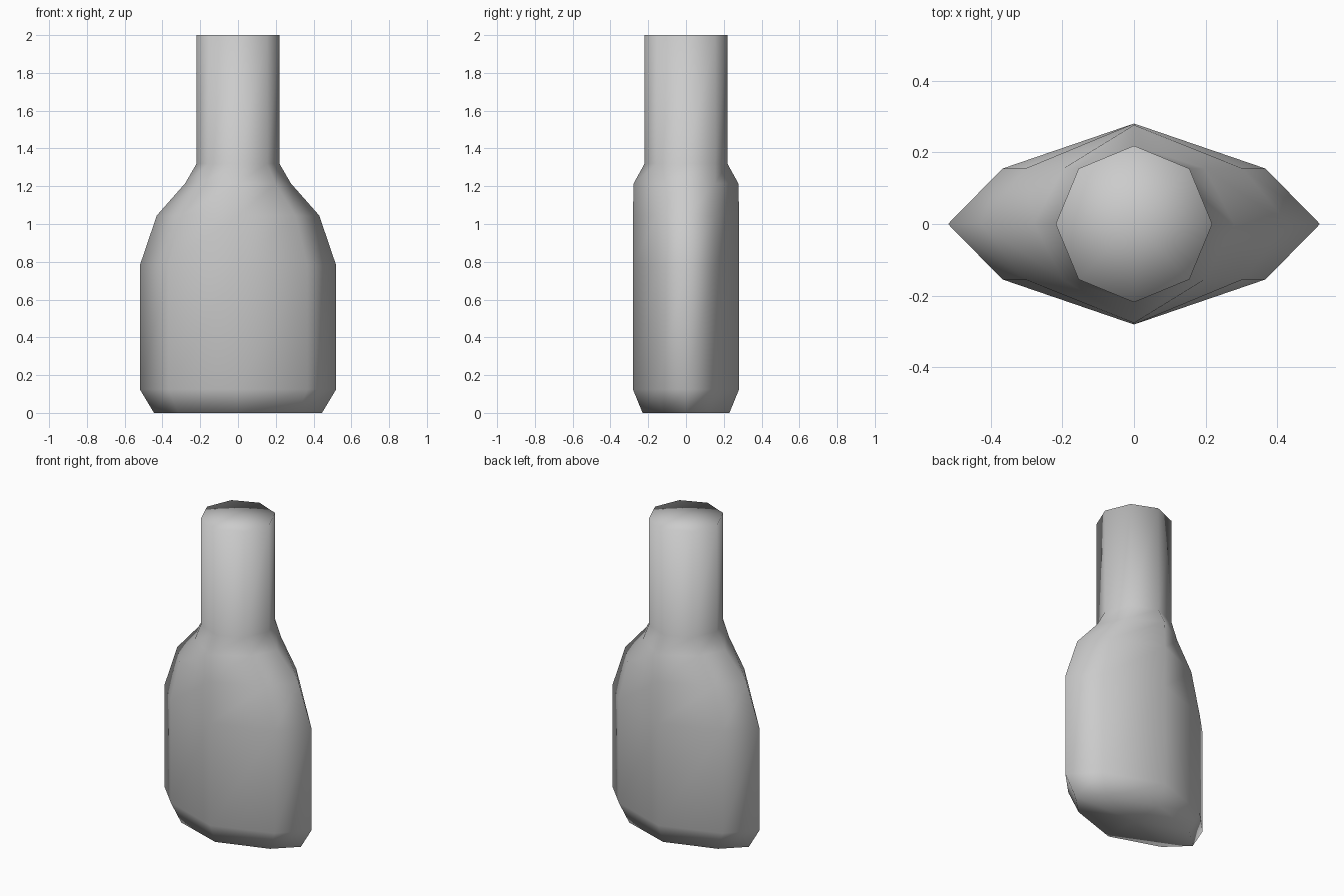
import bpy, bmesh
from math import sqrt

cube = bpy.data.objects.get("Cube")
if cube:
    bpy.data.objects.remove(cube, do_unlink=True)

grey = bpy.data.materials.new("plain grey")
grey.use_nodes = True
colour = (0.6, 0.6, 0.6, 1)
grey.diffuse_color = colour
grey.node_tree.nodes["Principled BSDF"].inputs["Base Color"].default_value = colour

# Rings from base to rim: height, half width, half depth, depth at the diagonals
RINGS = [
    (0.00, 0.445, 0.230, 0.125),
    (0.125, 0.52, 0.281, 0.155),
    (0.78, 0.52, 0.281, 0.155),
    (1.045, 0.43, 0.281, 0.155),
    (1.215, 0.28, 0.277, 0.155),
    (1.32, 0.219, 0.219, 0.155),
    (2.00, 0.219, 0.219, 0.155),
]


def eight_sided_ring(bm, z, w, d, diag):
    """Octagonal cross-section, pointed at the sides, front and back."""
    k = w / sqrt(2)
    outline = [(w, 0), (k, diag), (0, d), (-k, diag),
               (-w, 0), (-k, -diag), (0, -d), (k, -diag)]
    return [bm.verts.new((x, y, z)) for x, y in outline]


def cap(bm, ring, z):
    """Close a ring with a fan around its centre."""
    centre = bm.verts.new((0, 0, z))
    for i, v in enumerate(ring):
        bm.faces.new((v, ring[(i + 1) % len(ring)], centre))


# Bottle body, shoulder and neck as one skin
bm = bmesh.new()
rings = [eight_sided_ring(bm, *r) for r in RINGS]
for low, high in zip(rings, rings[1:]):
    for i in range(8):
        j = (i + 1) % 8
        bm.faces.new((low[i], low[j], high[j], high[i]))
cap(bm, rings[0], RINGS[0][0])
cap(bm, rings[-1], RINGS[-1][0])
bmesh.ops.recalc_face_normals(bm, faces=bm.faces)
for face in bm.faces:
    face.smooth = True

mesh = bpy.data.meshes.new("bottle")
bm.to_mesh(mesh)
bm.free()
mesh.materials.append(grey)
bpy.context.collection.objects.link(bpy.data.objects.new("bottle", mesh))
